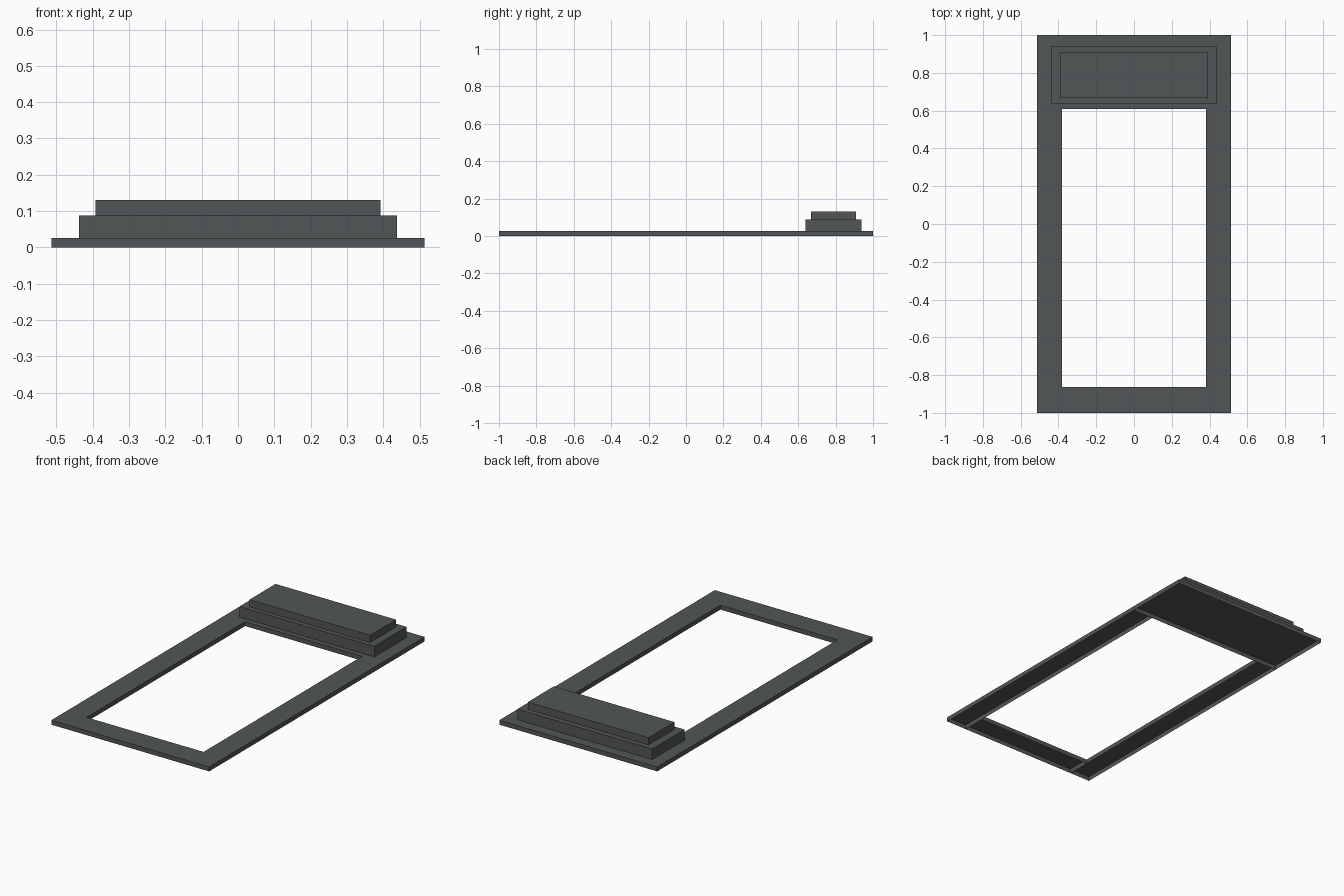
import bpy, bmesh

if "Cube" in bpy.data.objects:
    bpy.data.objects.remove(bpy.data.objects["Cube"])

# One flat colour for the whole model
mat = bpy.data.materials.new("dark grey")
mat.diffuse_color = (0.085, 0.094, 0.092, 1.0)
mat.use_nodes = True
mat.node_tree.nodes["Principled BSDF"].inputs["Base Color"].default_value = mat.diffuse_color


def shell(name, x0, x1, y0, y1, z0, z1):
    """Box with no underside, so its hollow inside shows from below."""
    bm = bmesh.new()
    bmesh.ops.create_cube(bm, size=1.0)
    for v in bm.verts:
        v.co.x = x1 if v.co.x > 0 else x0
        v.co.y = y1 if v.co.y > 0 else y0
        v.co.z = z1 if v.co.z > 0 else z0
    bm.normal_update()
    under = [f for f in bm.faces if f.normal.z < -0.5]
    bmesh.ops.delete(bm, geom=under, context='FACES_ONLY')
    mesh = bpy.data.meshes.new(name)
    bm.to_mesh(mesh)
    bm.free()
    mesh.materials.append(mat)
    obj = bpy.data.objects.new(name, mesh)
    bpy.context.collection.objects.link(obj)
    return obj


W, HOLE = 0.513, 0.38            # half widths of frame and opening
HEAD, FOOT = 0.609, -0.862       # back and front of the opening
T = 0.026                        # frame thickness

# Flat frame: wide back slab, two full-length side rails, front rail between
shell("back_slab", -W, W, HEAD, 1.0, 0, T)
shell("left_rail", -W, -HOLE, -1.0, HEAD, 0, T)
shell("right_rail", HOLE, W, -1.0, HEAD, 0, T)
shell("front_rail", -HOLE, HOLE, -1.0, FOOT, 0, T)

# Stepped block on the back slab
shell("lower_step", -0.438, 0.438, 0.639, 0.939, T, 0.088)
shell("upper_step", -0.392, 0.392, 0.667, 0.908, 0.088, 0.13)
